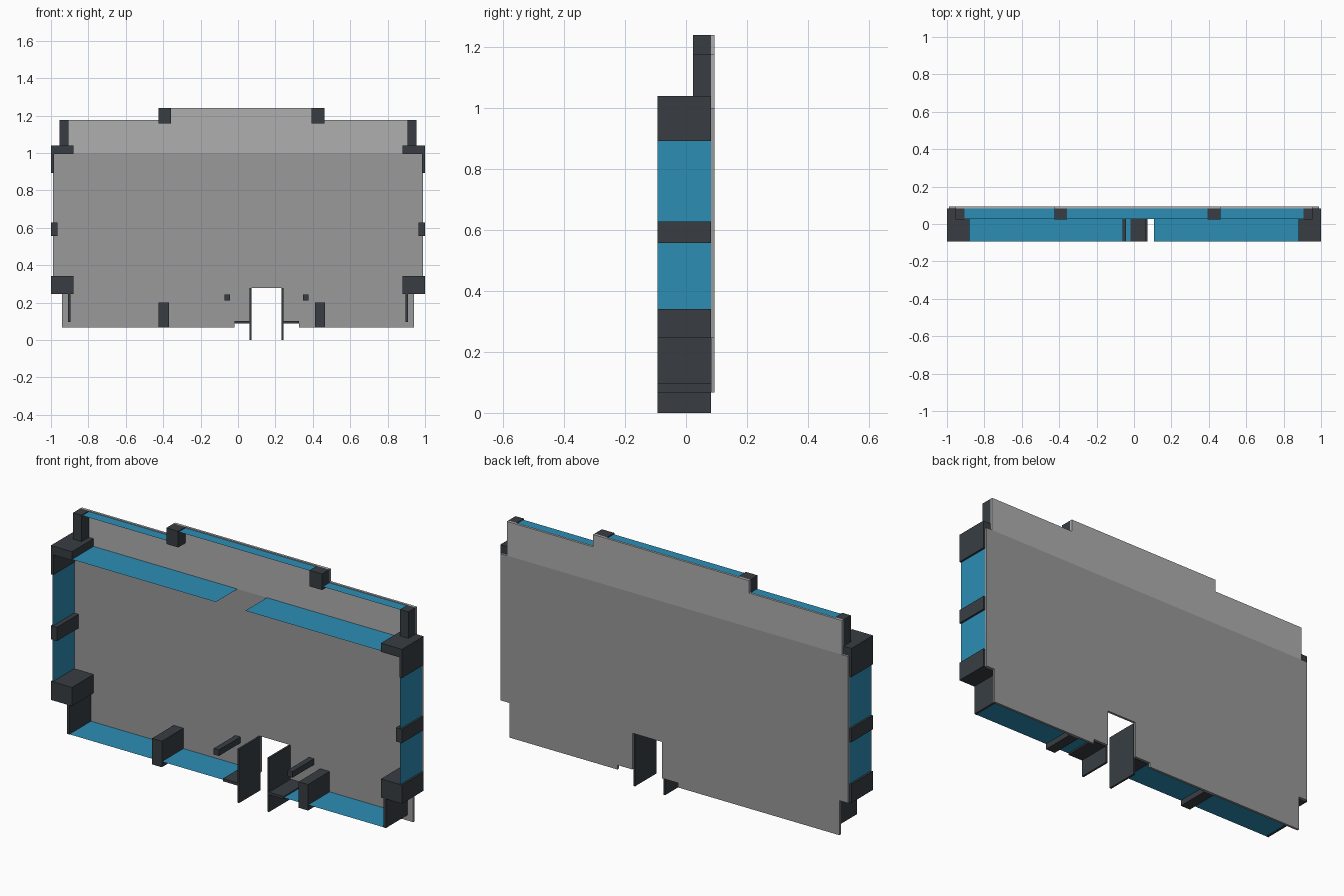
import bpy, bmesh

if "Cube" in bpy.data.objects:
    bpy.data.objects.remove(bpy.data.objects["Cube"])

def material(name, rgb):
    m = bpy.data.materials.new(name)
    m.diffuse_color = (*rgb, 1)
    m.use_nodes = True
    m.node_tree.nodes["Principled BSDF"].inputs["Base Color"].default_value = m.diffuse_color
    return m

DARK = material("dark_trim", (0.04, 0.048, 0.055))
BLUE = material("blue_sheet", (0.025, 0.27, 0.46))
GREY = material("grey_panel", (0.32, 0.32, 0.325))
LIGHT = material("light_panel", (0.43, 0.43, 0.43))

F, B = -0.094, 0.082      # front and back of the deep frame
UF = 0.023                # front of the shallow upper frame
BACK = 0.094              # rear face of the panel

def finish(name, bm, mat):
    bmesh.ops.recalc_face_normals(bm, faces=bm.faces)
    me = bpy.data.meshes.new(name)
    bm.to_mesh(me)
    bm.free()
    me.materials.append(mat)
    ob = bpy.data.objects.new(name, me)
    bpy.context.collection.objects.link(ob)
    return ob

def extrude_profile(name, pts, y0, y1, mat):
    """Closed x-z outline pushed from y0 to y1."""
    bm = bmesh.new()
    face = bm.faces.new([bm.verts.new((x, y0, z)) for x, z in pts])
    new = bmesh.ops.extrude_face_region(bm, geom=[face])["geom"]
    bmesh.ops.translate(bm, vec=(0, y1 - y0, 0),
                        verts=[v for v in new if isinstance(v, bmesh.types.BMVert)])
    return finish(name, bm, mat)

def block(name, x0, x1, z0, z1, y0=F, y1=B, mat=DARK):
    return extrude_profile(name, [(x0, z0), (x1, z0), (x1, z1), (x0, z1)], y0, y1, mat)

def sheet(name, a, b, y0=F, y1=0.085):
    """Thin sheet spanning the depth between two x-z points."""
    bm = bmesh.new()
    bm.faces.new([bm.verts.new(p) for p in
                  ((a[0], y0, a[1]), (b[0], y0, b[1]), (b[0], y1, b[1]), (a[0], y1, a[1]))])
    return finish(name, bm, BLUE)

# Back panel with notched bottom, and lighter stepped upper panel
extrude_profile("back_panel", [
    (-0.94, 0.067), (-0.02, 0.067), (-0.02, 0.09), (0.07, 0.09), (0.07, 0.277),
    (0.24, 0.277), (0.24, 0.09), (0.325, 0.09), (0.325, 0.067), (0.94, 0.067),
    (0.94, 0.245), (0.99, 0.245), (0.99, 1.0), (-0.99, 1.0), (-0.99, 0.245),
    (-0.94, 0.245)], B, BACK, GREY)
extrude_profile("upper_panel", [
    (-0.955, 1.0), (0.955, 1.0), (0.955, 1.176), (0.463, 1.176), (0.463, 1.24),
    (-0.424, 1.24), (-0.424, 1.176), (-0.955, 1.176)], B, BACK, LIGHT)

# Mirrored side parts
for side, s in (("left", -1), ("right", 1)):
    # L-shaped upper corner
    extrude_profile(side + "_upper_corner", [
        (s * 0.88, 0.995), (s * 0.985, 0.995), (s * 0.985, 0.892), (s, 0.892),
        (s, 1.04), (s * 0.88, 1.04)], F, B, DARK)
    block(side + "_upper_post", *sorted((s * 0.907, s * 0.955)), 1.04, 1.176, UF)
    block(side + "_middle_clip", *sorted((s * 0.965, s)), 0.557, 0.628)
    # Lower corner with its hanging strip
    extrude_profile(side + "_lower_corner", [
        (s * 0.88, 0.245), (s * 0.895, 0.245), (s * 0.895, 0.095), (s * 0.908, 0.095),
        (s * 0.908, 0.245), (s, 0.245), (s, 0.341), (s * 0.88, 0.341)], F, B, DARK)
    sheet(side + "_lower_side_sheet", (s * 0.99, 0.341), (s * 0.99, 0.557))
    sheet(side + "_upper_side_sheet", (s * 0.99, 0.628), (s * 0.99, 0.892))

# Step blocks on the top edge, posts and pegs along the bottom
for side, step, post, peg in (("left", (-0.424, -0.357), (-0.424, -0.368), (-0.073, -0.043)),
                              ("right", (0.392, 0.463), (0.411, 0.465), (0.347, 0.376))):
    block(side + "_step_block", *step, 1.157, 1.24, UF)
    block(side + "_bottom_post", *post, 0.067, 0.201)
    block(side + "_peg", *peg, 0.212, 0.243)

# Doorway: tall side plate with a small ledge on each side
extrude_profile("left_door_frame", [
    (0.062, 0.0), (0.072, 0.0), (0.072, 0.277), (0.062, 0.277), (0.062, 0.102),
    (-0.02, 0.102), (-0.02, 0.088), (0.062, 0.088)], F, B, DARK)
extrude_profile("right_door_frame", [
    (0.233, 0.0), (0.243, 0.0), (0.243, 0.088), (0.326, 0.088), (0.326, 0.102),
    (0.243, 0.102), (0.243, 0.277), (0.233, 0.277)], F, B, DARK)

# Horizontal blue sheets: floor, ceiling, top edge
for i, (x0, x1) in enumerate(((-0.9, -0.424), (-0.368, -0.02), (0.326, 0.411), (0.465, 0.9))):
    sheet(f"floor_sheet_{i + 1}", (x0, 0.096), (x1, 0.096))
for i, (x0, x1) in enumerate(((-0.88, -0.06), (0.107, 0.88))):
    sheet(f"ceiling_sheet_{i + 1}", (x0, 1.0), (x1, 1.0))
for i, (x0, x1, z) in enumerate(((-0.907, -0.424, 1.172), (-0.357, 0.392, 1.235),
                                 (0.463, 0.907, 1.172))):
    sheet(f"top_sheet_{i + 1}", (x0, z), (x1, z), UF + 0.005)
